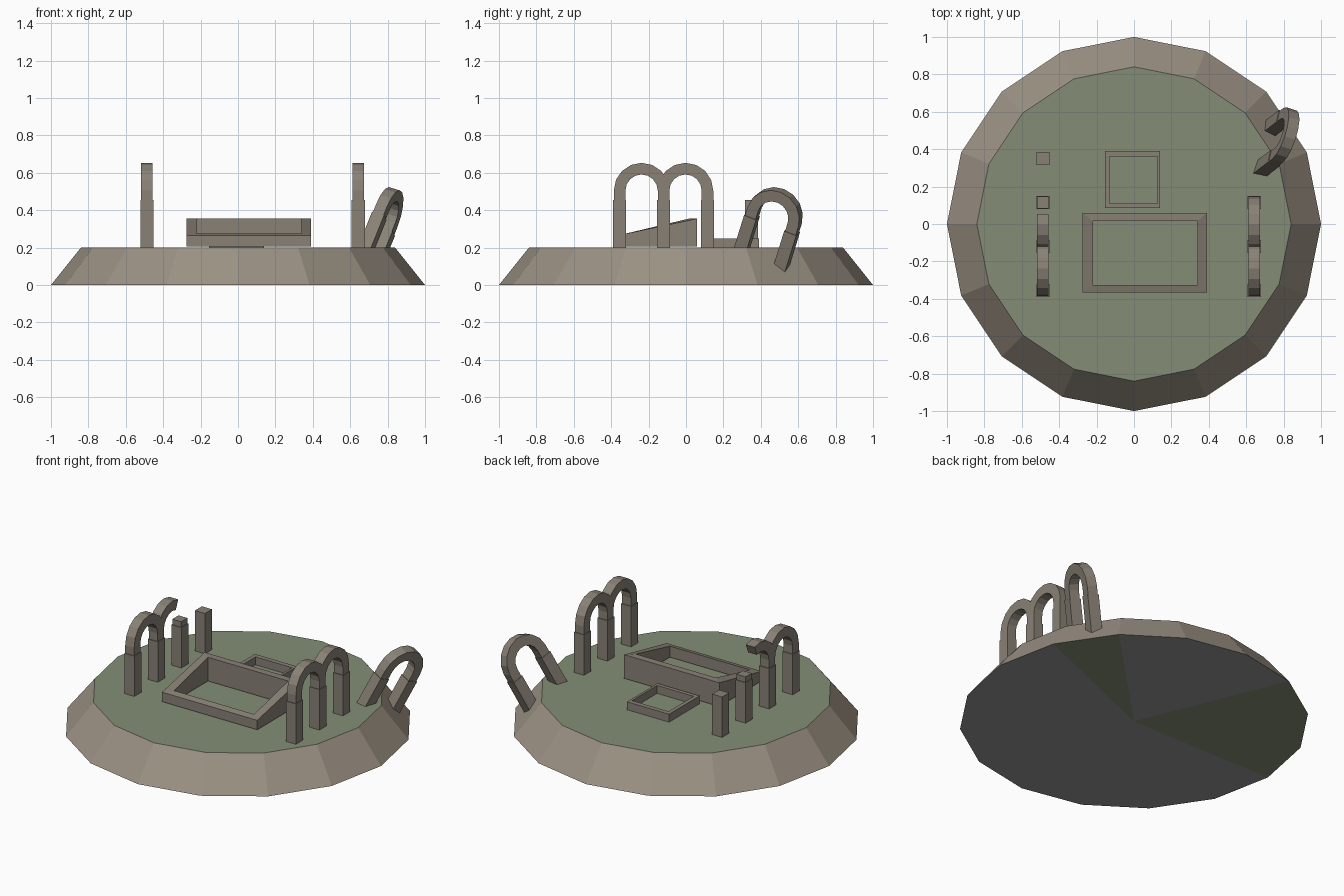
import bpy, bmesh, math
from mathutils import Matrix, Vector

if "Cube" in bpy.data.objects:
    bpy.data.objects.remove(bpy.data.objects["Cube"])


def material(name, rgb):
    m = bpy.data.materials.new(name)
    m.diffuse_color = (*rgb, 1)
    m.use_nodes = True
    m.node_tree.nodes["Principled BSDF"].inputs["Base Color"].default_value = m.diffuse_color
    return m


EARTH = material("earth", (0.33, 0.285, 0.23))
STONE = material("stone", (0.25, 0.22, 0.18))
GRASS = material("grass", (0.23, 0.27, 0.18))
UNDER = material("underside", (0.30, 0.30, 0.30))


def finish(name, bm, mats, matrix=None):
    bmesh.ops.recalc_face_normals(bm, faces=bm.faces)
    mesh = bpy.data.meshes.new(name)
    bm.to_mesh(mesh)
    bm.free()
    for m in mats:
        mesh.materials.append(m)
    obj = bpy.data.objects.new(name, mesh)
    bpy.context.collection.objects.link(obj)
    if matrix:
        obj.matrix_world = matrix
    return obj


def box(bm, size, center):
    mat = Matrix.Translation(center) @ Matrix.Diagonal((*size, 1))
    bmesh.ops.create_cube(bm, size=1, matrix=mat)


# Mound: 16-sided frustum with grass top and fan underside
SIDES = 16
bm = bmesh.new()


def circle(r, z):
    return [bm.verts.new((r * math.cos(2 * math.pi * i / SIDES),
                          r * math.sin(2 * math.pi * i / SIDES), z)) for i in range(SIDES)]


low, high = circle(1, 0), circle(0.84, 0.2)
hub = bm.verts.new((0, 0, 0))
bm.faces.new(high).material_index = 1
for i in range(SIDES):
    j = (i + 1) % SIDES
    bm.faces.new((low[i], low[j], high[j], high[i]))
    bm.faces.new((hub, low[j], low[i])).material_index = 1 if i in (1, 5, 6, 7) else 2
finish("mound", bm, [EARTH, GRASS, UNDER])


# Ruined room walls: rectangular rings with a top height depending on y
def wall_ring(name, outer, inner, z0, top):
    bm = bmesh.new()
    loops = []
    for x0, x1, y0, y1 in (outer, inner):
        pts = [(x0, y0), (x1, y0), (x1, y1), (x0, y1)]
        loops.append([bm.verts.new((x, y, z0)) for x, y in pts])
        loops.append([bm.verts.new((x, y, top(y))) for x, y in pts])
    ob, ot, ib, it = loops
    for a, b in ((ob, ot), (ot, it), (it, ib), (ib, ob)):
        for i in range(4):
            j = (i + 1) % 4
            bm.faces.new((a[i], a[j], b[j], b[i]))
    finish(name, bm, [STONE])


wall_ring("large_room_walls", (-0.275, 0.39, -0.365, 0.06), (-0.22, 0.34, -0.325, 0.015), 0.205,
          lambda y: min(0.355, 0.265 + (y + 0.365) * 0.09 / 0.37))
wall_ring("small_room_walls", (-0.155, 0.14, 0.085, 0.39), (-0.13, 0.125, 0.11, 0.36), 0.2,
          lambda y: 0.25)

# Arcade parts, local origin at the top of the pillars
SPAN, LEG, JOINT, W = 0.235, 0.255, 0.455, 0.031
STEPS = 8


def add_pillar(bm, y):
    box(bm, (0.07, 0.07, LEG), (0, y, -LEG / 2))


def add_arch(bm, steps=STEPS):
    # straight springers then a half circle, swept with a square section
    r = SPAN / 2
    path = [(-r, 0, math.pi)]
    for i in range(steps + 1):
        a = math.pi * (1 - i / STEPS)
        path.append((r * math.cos(a), 0.05 + r * math.sin(a), a))
    if steps == STEPS:
        path.append((r, 0, 0))
    rings = []
    for y, z, a in path:
        d = (W * math.cos(a), W * math.sin(a))
        rings.append([bm.verts.new((sx * W, y + s * d[0], z + s * d[1]))
                      for sx, s in ((-1, -1), (1, -1), (1, 1), (-1, 1))])
    for a, b in zip(rings, rings[1:]):
        for i in range(4):
            j = (i + 1) % 4
            bm.faces.new((a[i], a[j], b[j], b[i]))
    bm.faces.new(rings[0])
    bm.faces.new(rings[-1])


def pillar(name, x, y):
    bm = bmesh.new()
    add_pillar(bm, 0)
    finish(name, bm, [STONE], Matrix.Translation((x, y, JOINT)))


def arch(name, x, y, steps=STEPS):
    bm = bmesh.new()
    add_arch(bm, steps)
    finish(name, bm, [STONE], Matrix.Translation((x, y, JOINT)))


# Standing arcades on both sides, the left one broken
Y0 = -0.355
for side, x, count in (("right", 0.643, 3), ("left", -0.487, 4)):
    for i in range(count):
        pillar(f"{side}_pillar_{i + 1}", x, Y0 + i * SPAN)
    arch(f"{side}_arch_1", x, Y0 + SPAN / 2)
    arch(f"{side}_arch_2", x, Y0 + 1.5 * SPAN, STEPS if side == "right" else 5)

# Stub of the broken arch
bm = bmesh.new()
box(bm, (2 * W, 2 * W, 0.035), (0, 0, 0.0175))
finish("left_arch_stub", bm, [STONE], Matrix.Translation((-0.487, Y0 + 2 * SPAN, JOINT)))

# Toppled arch leaning over the mound's edge
bm = bmesh.new()
add_arch(bm)
for s in (-1, 1):
    add_pillar(bm, s * SPAN / 2)
u = Vector((0.045, 0.215, -0.085)).normalized()
w = Vector((0.4, 0.3, 1.0))
w = (w - u * w.dot(u)).normalized()
rot = Matrix((u.cross(w), u, w)).transposed().to_4x4()
finish("toppled_arch", bm, [STONE], Matrix.Translation((0.778, 0.46, 0.328)) @ rot)
